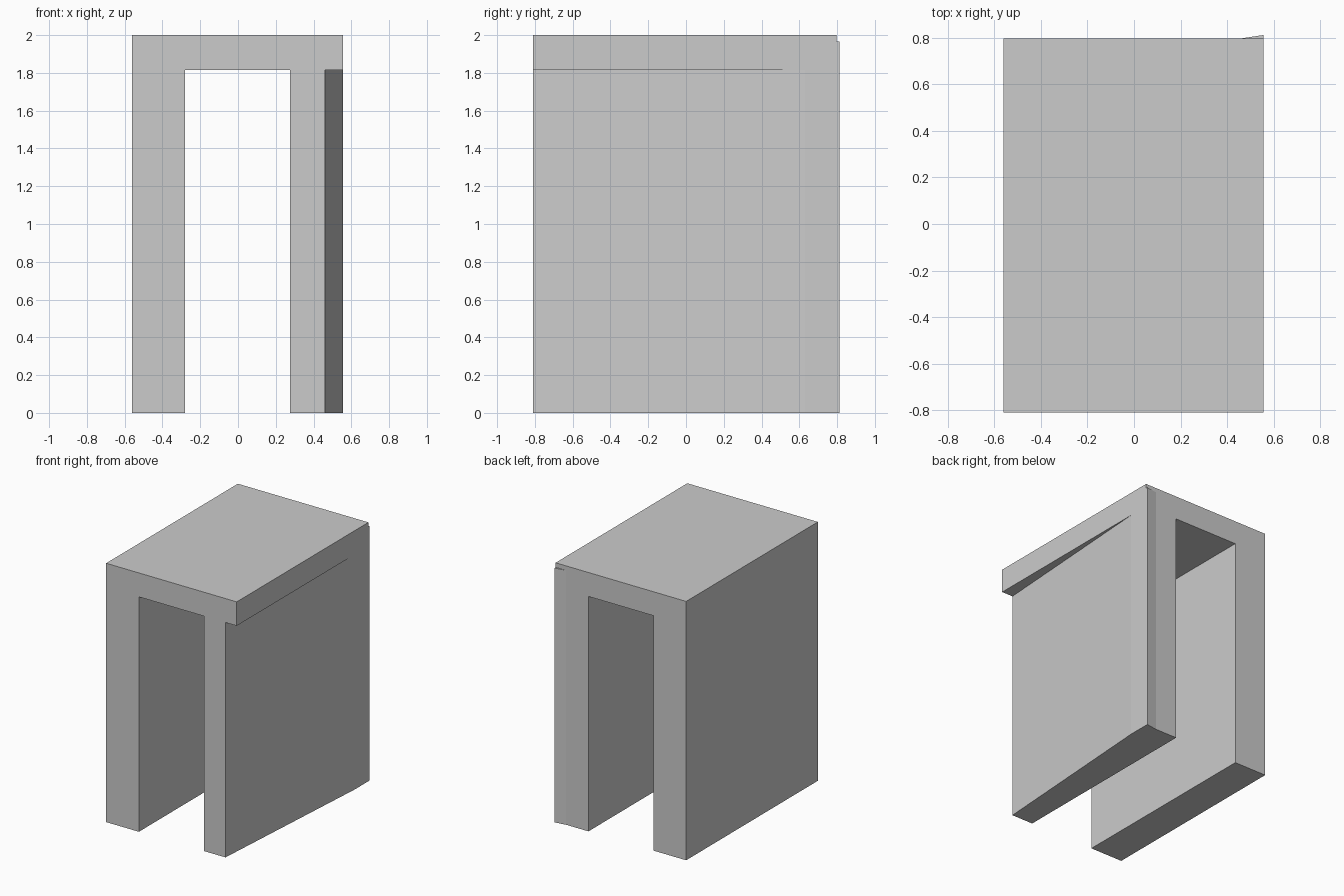
import bpy, bmesh
from mathutils import Vector

if "Cube" in bpy.data.objects:
    bpy.data.objects.remove(bpy.data.objects["Cube"])


def prism(name, points, offset):
    """Closed prism: a flat outline extruded along an offset."""
    bm = bmesh.new()
    face = bm.faces.new([bm.verts.new(p) for p in points])
    ext = bmesh.ops.extrude_face_region(bm, geom=[face], use_keep_orig=True)
    verts = [g for g in ext["geom"] if isinstance(g, bmesh.types.BMVert)]
    bmesh.ops.translate(bm, verts=verts, vec=Vector(offset))
    bmesh.ops.recalc_face_normals(bm, faces=bm.faces)
    mesh = bpy.data.meshes.new(name)
    bm.to_mesh(mesh)
    bm.free()
    obj = bpy.data.objects.new(name, mesh)
    bpy.context.collection.objects.link(obj)
    return obj


def combine(target, tool, operation):
    """Apply a boolean and discard the tool object."""
    tool.hide_render = True
    mod = target.modifiers.new(operation.title(), 'BOOLEAN')
    mod.operation = operation
    mod.solver = 'EXACT'
    mod.object = tool
    bpy.context.view_layer.objects.active = target
    bpy.ops.object.modifier_apply(modifier=mod.name)
    bpy.data.objects.remove(tool)


L, R, IN_L, IN_R = -0.56, 0.556, -0.28, 0.275
FRONT, BACK, UNDER, TOP = -0.81, 0.798, 1.815, 2.0

# Two-legged arch, extruded front to back
outline = [(L, 0), (IN_L, 0), (IN_L, UNDER), (IN_R, UNDER),
           (IN_R, 0), (R, 0), (R, TOP), (L, TOP)]
arch = prism("arch_block", [(x, FRONT, z) for x, z in outline],
             (0, BACK - FRONT, 0))

# Right leg tapers in towards the front, leaving an overhanging ledge
taper = [(0.46, FRONT), (R, 0.63), (0.7, 0.63 + 1.44 * 1.5),
         (0.7, -1.2), (0.46 - 0.39 / 15, FRONT - 0.39)]
combine(arch, prism("taper_cutter", [(x, y, -0.2) for x, y in taper],
                    (0, 0, UNDER + 0.2)), 'DIFFERENCE')

# Small flare on the back corner of the right leg
flare = [(0.465, 0.7), (R, 0.7), (R, 0.812), (0.465, BACK)]
combine(arch, prism("corner_flare", [(x, y, 0) for x, y in flare],
                    (0, 0, 1.965)), 'UNION')
